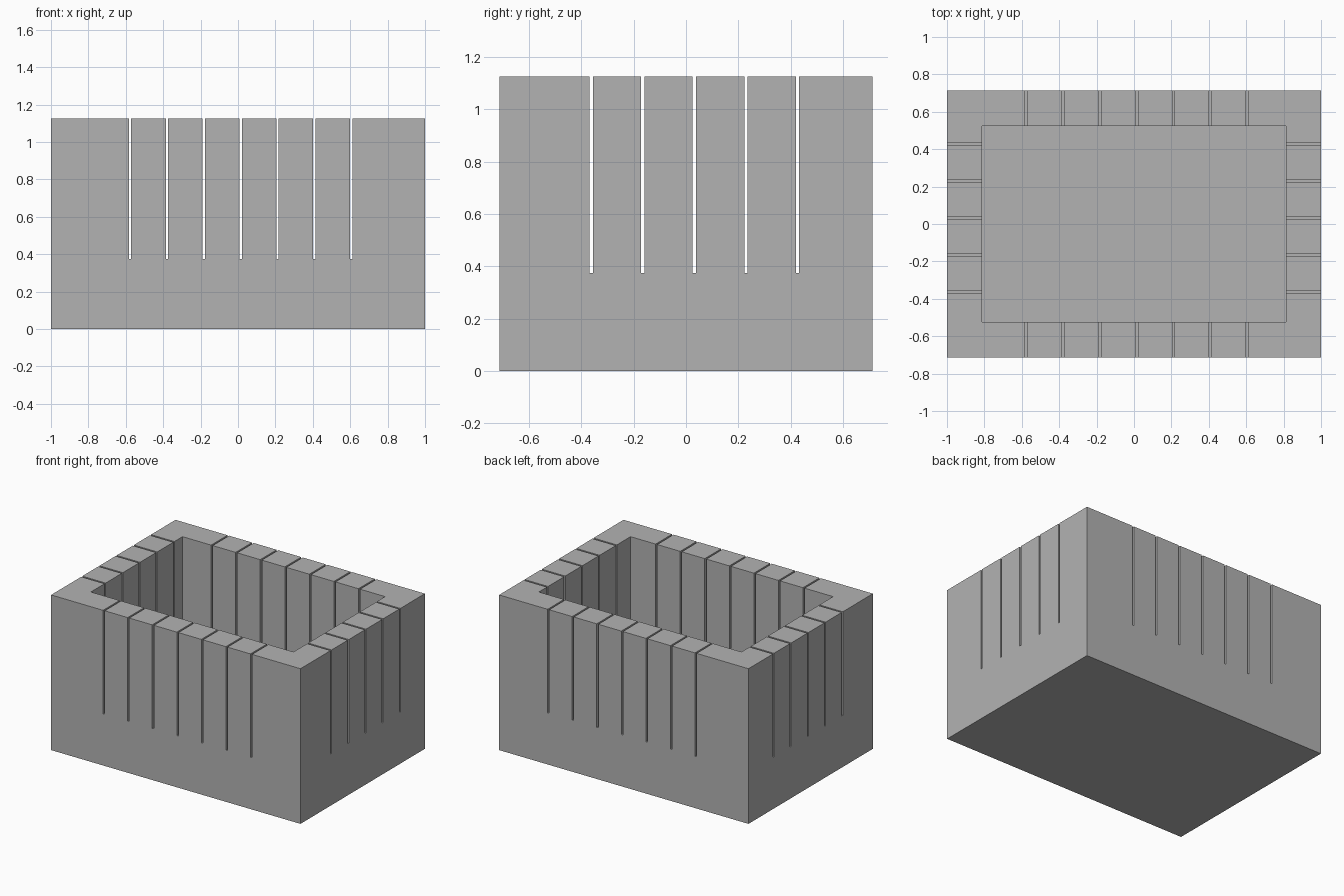
import bpy
import bmesh
from mathutils import Matrix, Vector

if "Cube" in bpy.data.objects:
    bpy.data.objects.remove(bpy.data.objects["Cube"])

LENGTH, WIDTH, HEIGHT = 2.0, 1.425, 1.125
WALL = 0.1875
SLOT_BOTTOM = 0.375
SLOT_WIDTH = 0.0125
PITCH = 0.197
ABOVE = HEIGHT + 0.1      # cutters rise past the rim
OVERHANG = 0.1            # and past the outer walls


def make_boxes(name, boxes):
    """One object made of boxes, each given by its low and high corner."""
    bm = bmesh.new()
    for low, high in boxes:
        low, high = Vector(low), Vector(high)
        matrix = Matrix.Translation((low + high) / 2) @ Matrix.Diagonal((*(high - low), 1))
        bmesh.ops.create_cube(bm, size=1, matrix=matrix)
    mesh = bpy.data.meshes.new(name)
    bm.to_mesh(mesh)
    bm.free()
    obj = bpy.data.objects.new(name, mesh)
    bpy.context.collection.objects.link(obj)
    return obj


def cut(target, cutter):
    """Subtract the cutter from the target and discard it."""
    mod = target.modifiers.new(cutter.name, "BOOLEAN")
    mod.operation = "DIFFERENCE"
    mod.solver = "EXACT"
    mod.object = cutter
    cutter.hide_render = True
    bpy.context.view_layer.objects.active = target
    bpy.ops.object.modifier_apply(modifier=mod.name)
    bpy.data.objects.remove(cutter)


hx, hy, hs = LENGTH / 2, WIDTH / 2, SLOT_WIDTH / 2

# Solid block
box = make_boxes("slotted_box", [((-hx, -hy, 0), (hx, hy, HEIGHT))])

# Open cavity
cut(box, make_boxes("cavity_cutter", [
    ((WALL - hx, WALL - hy, WALL), (hx - WALL, hy - WALL, ABOVE))]))

# Slots through the front and back walls
front_slots = [0.014 + PITCH * i for i in range(-3, 4)]
cut(box, make_boxes("front_slot_cutter", [
    ((x - hs, -hy - OVERHANG, SLOT_BOTTOM), (x + hs, hy + OVERHANG, ABOVE))
    for x in front_slots]))

# Slots through the left and right walls
side_slots = [0.032 + PITCH * i for i in range(-2, 3)]
cut(box, make_boxes("side_slot_cutter", [
    ((-hx - OVERHANG, y - hs, SLOT_BOTTOM), (hx + OVERHANG, y + hs, ABOVE))
    for y in side_slots]))

# Plain grey finish
grey = bpy.data.materials.new("plain_grey")
grey.use_nodes = True
colour = (0.45, 0.45, 0.45, 1)
grey.diffuse_color = colour
grey.node_tree.nodes["Principled BSDF"].inputs["Base Color"].default_value = colour
box.data.materials.clear()
box.data.materials.append(grey)
for face in box.data.polygons:
    face.material_index = 0
